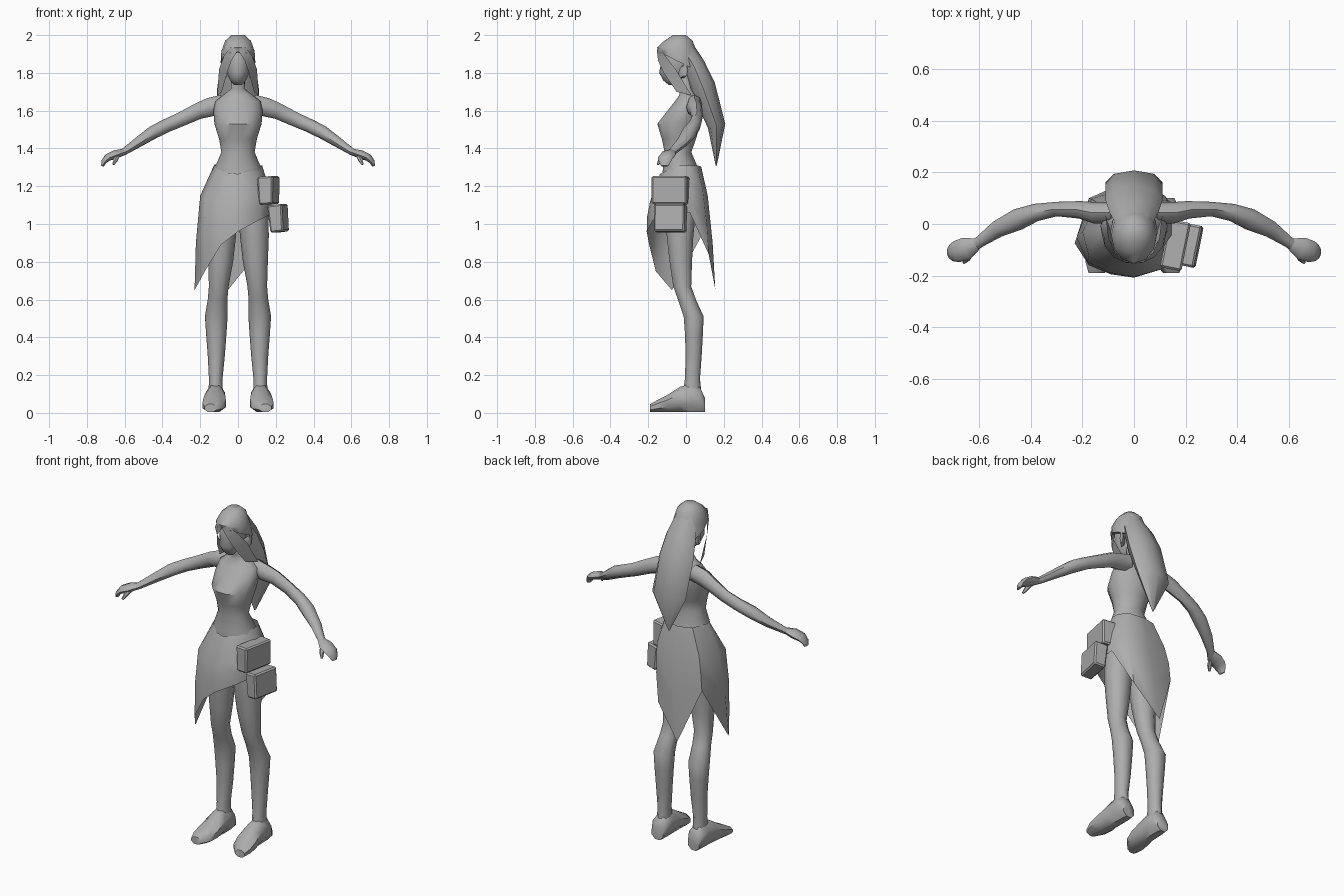
import bpy, bmesh, math
from mathutils import Vector

grey = bpy.data.materials.new("plain grey")
grey.diffuse_color = (0.42, 0.42, 0.42, 1)


def finish(name, bm, mirror=False, angle=50):
    bmesh.ops.recalc_face_normals(bm, faces=bm.faces)
    me = bpy.data.meshes.new(name)
    bm.to_mesh(me)
    bm.free()
    ob = bpy.data.objects.new(name, me)
    bpy.context.collection.objects.link(ob)
    me.materials.append(grey)
    if mirror:
        ob.modifiers.new("mirror", 'MIRROR')
    bpy.ops.object.select_all(action='DESELECT')
    bpy.context.view_layer.objects.active = ob
    ob.select_set(True)
    bpy.ops.object.shade_smooth_by_angle(angle=math.radians(angle))
    return ob


def loft(name, rings, n=10, mirror=False, turn=0.0, angle=50):
    """Skin over rings given as (centre, half axis u, half axis v)."""
    bm = bmesh.new()
    loops = []
    for c, u, v in rings:
        c, u, v = Vector(c), Vector(u), Vector(v)
        loops.append([bm.verts.new(c + u * math.cos(a) + v * math.sin(a))
                      for a in (2 * math.pi * i / n + turn for i in range(n))])
    for a, b in zip(loops, loops[1:]):
        for i in range(n):
            j = (i + 1) % n
            bm.faces.new((a[i], a[j], b[j], b[i]))
    bm.faces.new(loops[0])
    bm.faces.new(loops[-1])
    return finish(name, bm, mirror, angle)


def level(x, z, rx, yf, yb):
    """Horizontal ring from its width, front and back."""
    return (x, (yf + yb) / 2, z), (rx, 0, 0), (0, (yb - yf) / 2, 0)


def tube(name, pts, n=8):
    """Limb along a path of (x, y, z, half breadth, half height)."""
    rings = []
    for i, p in enumerate(pts):
        d = Vector(pts[min(i + 1, len(pts) - 1)][:3]) - Vector(pts[max(i - 1, 0)][:3])
        d.normalize()
        u = d.cross(Vector((0, 0, 1))).normalized()
        rings.append((p[:3], u * p[3], u.cross(d) * p[4]))
    return loft(name, rings, n, True)


# Torso and neck
loft("torso", [level(0, *r) for r in (
    (1.12, .13, -.13, .07), (1.30, .122, -.125, .065), (1.38, .088, -.115, .03),
    (1.45, .10, -.13, .055), (1.53, .125, -.155, .08), (1.60, .13, -.10, .085),
    (1.65, .12, -.06, .08), (1.685, .075, -.035, .06), (1.715, .038, -.035, .035),
    (1.80, .035, -.06, .03))], 14)

# Head with nose and chin
loft("head", [level(0, *r) for r in (
    (1.735, .02, -.09, -.05), (1.76, .042, -.12, -.01), (1.80, .06, -.142, .03),
    (1.85, .07, -.133, .04), (1.91, .07, -.14, .04), (1.96, .05, -.10, .02))], 12)
loft("ear", [((.062, -.02, 1.80), (0, .02, 0), (0, 0, .03)),
             ((.085, -.005, 1.815), (0, .015, 0), (0, 0, .035))], 6, True)

# Hair cap and long tail
loft("hair_cap", [
    ((0, -.03, 1.855), (.092, 0, 0), (0, .115, -.055)),
    ((0, -.045, 1.915), (.088, 0, 0), (0, .108, -.02)),
    ((0, -.04, 1.97), (.068, 0, 0), (0, .075, 0)),
    ((0, -.035, 2.0), (.035, 0, 0), (0, .035, 0))], 12)
loft("hair_tail", [
    ((0, -.02, 1.94), (.06, 0, 0), (0, .04, .04)),
    ((0, .045, 1.83), (.095, 0, 0), (0, .05, .035)),
    ((0, .09, 1.72), (.11, 0, 0), (0, .062, .03)),
    ((0, .162, 1.52), (.11, 0, 0), (0, .046, .01)),
    ((0, .16, 1.31), (.004, 0, 0), (0, .003, 0))], 8)

# Hair locks framing the face
bm = bmesh.new()
inner = [(0, -.154, 1.92), (.035, -.148, 1.865), (.058, -.118, 1.80), (.085, -.05, 1.70)]
outer = [(.04, -.146, 1.935), (.075, -.11, 1.89), (.10, -.055, 1.82), (.11, .03, 1.68)]
a, b = ([bm.verts.new(p) for p in row] for row in (inner, outer))
for i in range(3):
    bm.faces.new((a[i], a[i + 1], b[i + 1], b[i]))
finish("hair_lock", bm, True)

# Arms, hands, fingers and thumbs
tube("arm", [
    (.08, .045, 1.635, .04, .05), (.15, .043, 1.618, .042, .05),
    (.21, .055, 1.598, .034, .043), (.30, .058, 1.555, .028, .038),
    (.38, .045, 1.52, .034, .036), (.45, .018, 1.485, .042, .036),
    (.53, -.02, 1.432, .033, .028), (.60, -.07, 1.385, .022, .02),
    (.62, -.083, 1.375, .024, .018)])
tube("hand", [
    (.61, -.078, 1.38, .024, .018), (.65, -.095, 1.368, .044, .023),
    (.69, -.108, 1.352, .042, .02), (.71, -.112, 1.33, .032, .014),
    (.718, -.113, 1.307, .02, .008)])
tube("thumb", [
    (.635, -.11, 1.365, .012, .014), (.648, -.135, 1.34, .013, .012),
    (.66, -.15, 1.315, .006, .006)], 6)

# Legs
loft("leg", [level(*r) for r in (
    (.118, .10, .038, -.02, .085), (.118, .18, .036, -.008, .076),
    (.115, .30, .045, -.004, .085), (.115, .42, .054, -.008, .092),
    (.115, .51, .06, -.015, .096), (.108, .60, .052, -.045, .055),
    (.102, .67, .052, -.07, .03), (.092, .80, .066, -.09, .035),
    (.087, .93, .076, -.105, .042), (.082, 1.05, .08, -.115, .055),
    (.075, 1.18, .07, -.11, .06))], 10, True)

# Feet, lofted from heel to toe
loft("foot", [((x, y, top / 2 + .004), (w, 0, 0), (0, 0, top / 2 * 1.08))
              for x, y, w, top in (
    (.12, .10, .04, .075), (.12, .075, .052, .13), (.12, .03, .054, .15),
    (.122, -.03, .058, .135), (.125, -.10, .066, .09),
    (.132, -.15, .06, .065), (.145, -.19, .034, .042))],
     8, True, math.pi / 8)

# Wrapped skirt: columns of waist, hip and hem points around the body
columns = [
    ((0, -.138, 1.265), (0, -.19, 1.12), (0, -.208, .96)),
    ((.085, -.105, 1.28), (.11, -.16, 1.15), (.11, -.175, 1.02)),
    ((.128, -.03, 1.31), (.17, -.06, 1.17), (.172, -.06, 1.05)),
    ((.125, .015, 1.31), (.165, .02, 1.18), (.175, .02, 1.06)),
    ((.085, .06, 1.31), (.13, .09, 1.17), (.10, .12, .84)),
    ((0, .08, 1.305), (0, .115, 1.15), (-.05, .155, .655)),
    ((-.085, .06, 1.31), (-.145, .085, 1.17), (-.175, .10, .97)),
    ((-.125, -.02, 1.315), (-.20, -.03, 1.15), (-.23, -.075, .65)),
    ((-.105, -.08, 1.29), (-.175, -.125, 1.14), (-.175, -.16, .75)),
    ((-.05, -.125, 1.27), (-.095, -.17, 1.12), (-.09, -.195, .89))]
bm = bmesh.new()
grid = []
for top, hip, hem in columns:
    t, h, e = Vector(top), Vector(hip), Vector(hem)
    mid = h.lerp(e, .5) + Vector((h.x, h.y + .03, 0)) * .04
    grid.append([bm.verts.new(p) for p in (t, h, mid, e)])
for i, col in enumerate(grid):
    nxt = grid[(i + 1) % len(grid)]
    for k in range(3):
        bm.faces.new((col[k], nxt[k], nxt[k + 1], col[k + 1]))
finish("skirt", bm)

# Two hip pouches, narrower at the bottom
for name, loc, size, tilt in (
        ("upper_pouch", (.165, -.083, 1.178), (.085, .19, .148), -.06),
        ("lower_pouch", (.217, -.083, 1.03), (.08, .165, .145), -.12)):
    bm = bmesh.new()
    bmesh.ops.create_cube(bm, size=1)
    for v in bm.verts:
        taper = .75 if v.co.z < 0 and v.co.x > 0 else 1
        v.co = Vector((v.co.x * size[0] * taper, v.co.y * size[1], v.co.z * size[2]))
    bmesh.ops.bevel(bm, geom=bm.edges[:], offset=.008, segments=1, affect='EDGES')
    ob = finish(name, bm, angle=30)
    ob.location = loc
    ob.rotation_euler = (0, tilt, -.2)
